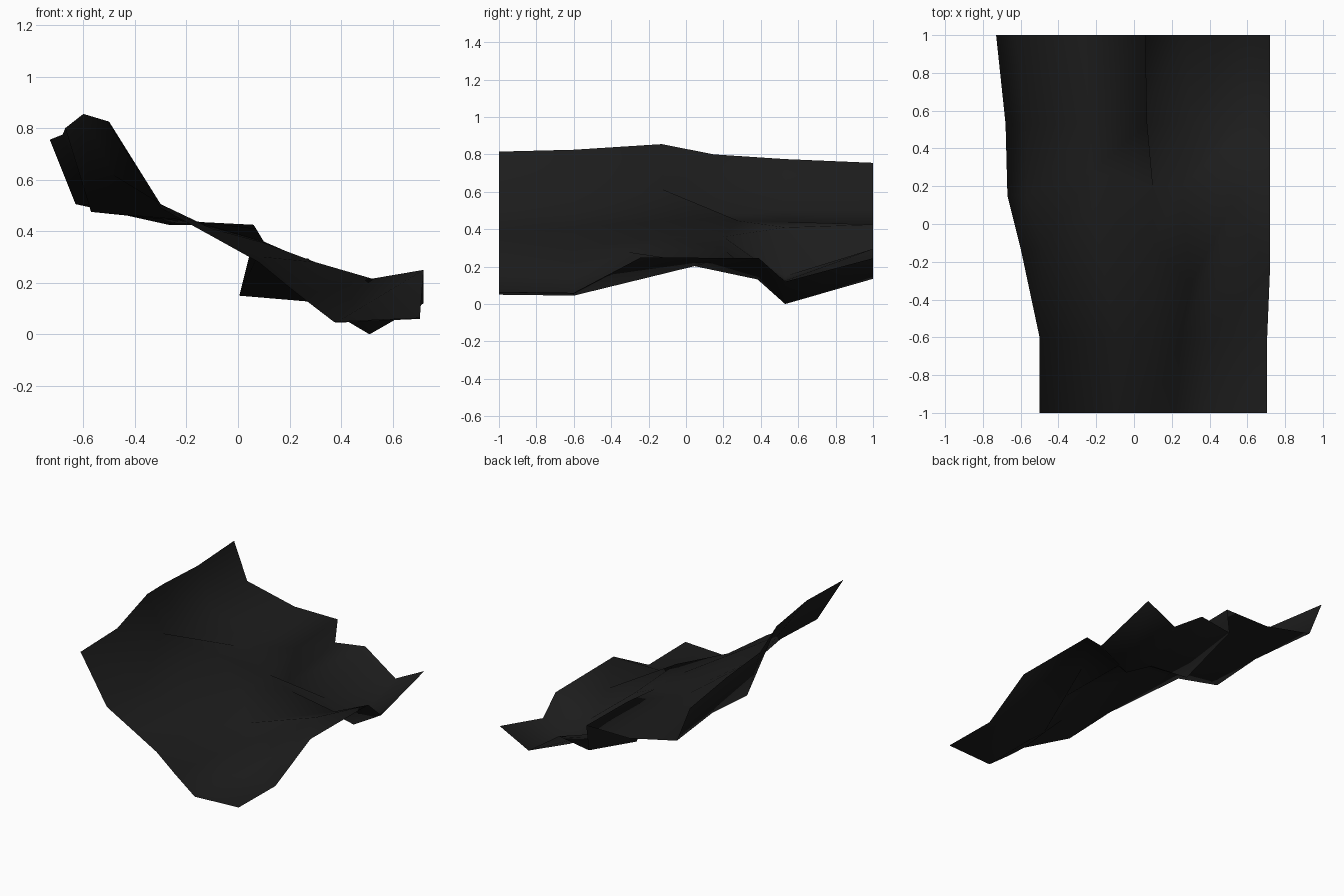
import bpy
import bmesh

# Clear the default cube
cube = bpy.data.objects.get("Cube")
if cube:
    bpy.data.objects.remove(cube, do_unlink=True)

# Stations along the length; each contour gives (x, z) there, or (x, z, own y)
STATIONS = (-1, -.6, -.2, .2, .53, 1)

left_rim = [(-.5, .815), (-.5, .825), (-.6, .855, -.13),
            (-.67, .8, .15), (-.68, .775), (-.73, .755)]
slope_foot = [(-.3, .49), (-.3, .505), (-.48, .615, -.13),
              (-.57, .475, .15), (-.57, .5), (-.63, .505)]
shelf_middle = [(-.1, .38), (-.1, .41), (-.22, .455, .09),
                (-.22, .445, .28), (-.23, .44), (-.27, .425)]
cliff_top = [(.08, .28), (.1, .3), (.1, .355, -.1),
             (.1, .36), (.07, .41), (.06, .425)]
cliff_foot = cliff_top[:4] + [(.005, .15), (.04, .26)]
low_ridge = [(.22, .165), (.25, .15), (.3, .28, -.32),
             (.25, .295), (.3, .125), (.27, .295)]
hollow = [(.37, .05), (.38, .045), (.52, .216, .1),
          (.46, .13, .39), (.51, 0), (.5, .135)]
right_rim = [(.705, .065), (.705, .06), (.72, .25, -.24),
             (.72, .245, .39), (.72, .12), (.72, .245)]


def add_contour(bm, points):
    """Lay one lengthwise contour of vertices."""
    line = []
    for point, station in zip(points, STATIONS):
        y = point[2] if len(point) > 2 else station
        line.append(bm.verts.new((point[0], y, point[1])))
    return line


def bridge(bm, a, b):
    """Span two neighbouring contours, closing to triangles where they meet."""
    for i in range(len(a) - 1):
        corners = []
        for vert in (a[i], b[i], b[i + 1], a[i + 1]):
            if all((vert.co - c.co).length > 1e-5 for c in corners):
                corners.append(vert)
        if len(corners) > 2:
            bm.faces.new(corners)


# Dark ground material
ground = bpy.data.materials.new("dark charcoal")
ground.use_nodes = True
colour = (.012, .012, .012, 1)
ground.diffuse_color = colour
ground.node_tree.nodes["Principled BSDF"].inputs["Base Color"].default_value = colour

# Folded terrain sheet
bm = bmesh.new()
contours = [add_contour(bm, c) for c in (
    left_rim, slope_foot, shelf_middle, cliff_top,
    cliff_foot, low_ridge, hollow, right_rim)]
for a, b in zip(contours, contours[1:]):
    bridge(bm, a, b)

# Crisp fold from the hollow up to the right rim
dip, rim = contours[-2:]
bmesh.ops.connect_verts(bm, verts=[dip[2], rim[3]])

bmesh.ops.remove_doubles(bm, verts=bm.verts, dist=1e-4)
for face in bm.faces:
    face.smooth = True
mesh = bpy.data.meshes.new("terrain_sheet")
bm.to_mesh(mesh)
bm.free()
mesh.materials.append(ground)
terrain = bpy.data.objects.new("terrain_sheet", mesh)
bpy.context.collection.objects.link(terrain)
